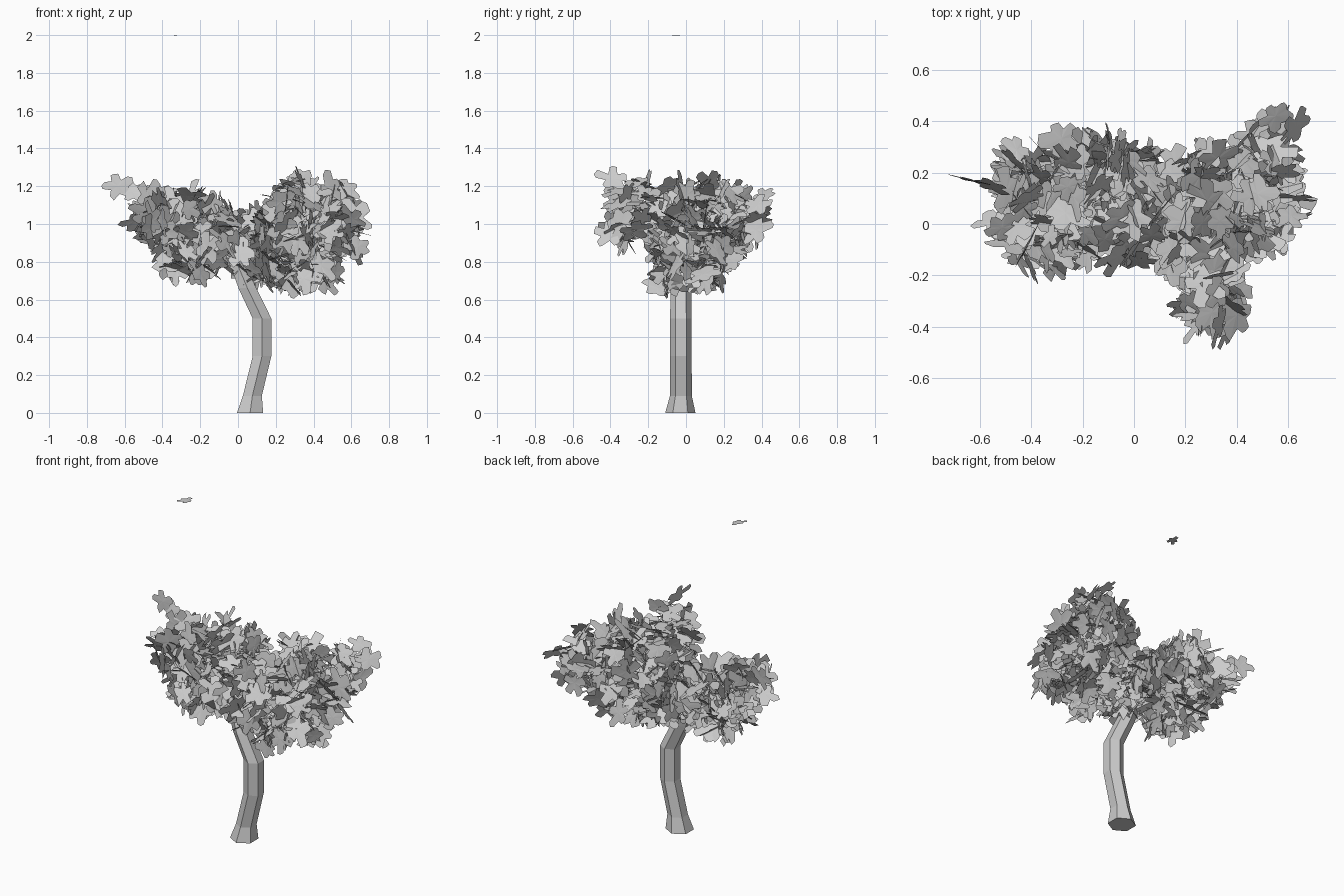
import bpy, bmesh, math, random
from mathutils import Vector, Euler, Matrix

if "Cube" in bpy.data.objects:
    bpy.data.objects.remove(bpy.data.objects["Cube"])

random.seed(5)


def finish(bm, name):
    me = bpy.data.meshes.new(name)
    bm.to_mesh(me)
    bm.free()
    ob = bpy.data.objects.new(name, me)
    bpy.context.collection.objects.link(ob)
    return ob


def tube(name, path, level=False, sides=6):
    """Low-poly tube through (x, y, z, radius) points; level keeps rings horizontal."""
    bm = bmesh.new()
    pts = [Vector(p[:3]) for p in path]
    rings = []
    for i, p in enumerate(pts):
        d = pts[min(i + 1, len(pts) - 1)] - pts[max(i - 1, 0)]
        rot = Matrix.Identity(3) if level else Vector((0, 0, 1)).rotation_difference(d).to_matrix()
        ring = []
        for k in range(sides):
            a = math.pi / 2 + math.tau * k / sides
            ring.append(bm.verts.new(p + rot @ Vector((math.cos(a), math.sin(a), 0)) * path[i][3]))
        rings.append(ring)
    for a, b in zip(rings, rings[1:]):
        for k in range(sides):
            n = (k + 1) % sides
            bm.faces.new((a[k], a[n], b[n], b[k]))
    bm.faces.new(rings[0][::-1])
    bm.faces.new(rings[-1])
    return finish(bm, name)


def leaf(bm, pos, rot, size, cup=0.02):
    """One flat leaf spray with five blunt, irregular lobes."""
    m = Matrix.Translation(pos) @ Euler(rot).to_matrix().to_4x4()
    centre = bm.verts.new(m @ Vector((0, 0, cup * size)))
    rim = []
    for lobe in range(5):
        s = random.uniform(0.75, 1.2)
        for da, r in ((0, random.uniform(0.45, 0.65)), (0.25, 0.92 * s), (0.5, 1.0 * s), (0.7, 0.95 * s)):
            a = (lobe + da + random.uniform(-0.07, 0.07)) * math.tau / 5
            r *= size * random.uniform(0.9, 1.08)
            rim.append(bm.verts.new(m @ Vector((r * math.cos(a), 0.82 * r * math.sin(a), 0))))
    for k in range(len(rim)):
        bm.faces.new((centre, rim[k], rim[(k + 1) % len(rim)]))


# Trunk
tube("trunk", [(0.064, -0.03, 0, 0.08), (0.076, -0.027, 0.09, 0.058), (0.127, -0.027, 0.3, 0.057),
               (0.127, -0.027, 0.5, 0.057), (0.05, -0.027, 0.66, 0.055), (0.0, -0.02, 0.78, 0.045)], level=True)

# Limbs hidden in the crown
limbs = {
    "left_limb": [(0.0, -0.02, 0.76, 0.04), (-0.15, 0.05, 0.87, 0.032), (-0.36, 0.1, 1.02, 0.015)],
    "right_limb": [(0.03, -0.02, 0.7, 0.04), (0.2, 0.03, 0.83, 0.032), (0.4, 0.1, 1.02, 0.015)],
    "front_limb": [(0.16, 0.01, 0.8, 0.025), (0.26, -0.15, 0.95, 0.02), (0.32, -0.32, 1.08, 0.01)],
}
for name, path in limbs.items():
    tube(name, path, sides=5)

# Crown: leaf sprays scattered in overlapping clumps (centre, radii, count)
clumps = [
    ((-0.36, 0.07, 1.01), (0.20, 0.25, 0.16), 90),
    ((-0.19, 0.23, 1.01), (0.19, 0.16, 0.15), 60),
    ((-0.26, 0.03, 0.82), (0.21, 0.20, 0.10), 52),
    ((0.01, 0.06, 0.90), (0.18, 0.23, 0.15), 80),
    ((0.08, -0.02, 0.76), (0.10, 0.13, 0.06), 18),
    ((0.22, 0.03, 0.96), (0.16, 0.26, 0.17), 65),
    ((0.44, 0.11, 0.93), (0.22, 0.22, 0.20), 105),
    ((0.32, 0.02, 0.75), (0.22, 0.20, 0.08), 50),
    ((0.36, 0.05, 1.12), (0.19, 0.24, 0.11), 55),
    ((0.31, -0.27, 1.05), (0.12, 0.15, 0.17), 45),
    ((0.53, 0.30, 1.05), (0.12, 0.12, 0.15), 26),
]
bm = bmesh.new()
for c, radii, count in clumps:
    for i in range(count):
        d = Vector([random.gauss(0, 1) for _ in range(3)]).normalized() * random.random() ** 0.4
        pos = Vector([c[k] + d[k] * radii[k] for k in range(3)])
        rot = (random.gauss(0, 0.9), random.gauss(0, 0.8), random.uniform(0, math.tau))
        leaf(bm, pos, rot, random.uniform(0.07, 0.105))

# Outlying sprays that set the silhouette
for pos, rot in [((-0.635, 0.17, 1.2), (1.5, 0, -0.25)), ((-0.56, 0.15, 1.17), (1.2, 0, -0.3)),
                 ((0.635, 0.02, 0.88), (1.4, 0, 0.4)), ((0.33, -0.39, 1.24), (1.2, 0.3, 1.3)),
                 ((0.36, -0.41, 0.95), (1.2, 0.2, 1.2)), ((0.55, 0.42, 1.16), (0.5, 0.3, 0.5)),
                 ((0.63, 0.38, 1.1), (0.9, 0.2, 0.9)), ((0.33, -0.2, 1.24), (1.4, 0, 0.2)),
                 ((0.30, -0.15, 0.66), (0.7, 0.5, 1.2)), ((0.57, 0.2, 1.19), (1.0, 0.2, 0.2)),
                 ((0.46, 0.1, 0.69), (1.2, 0.2, 0.6)), ((-0.42, 0.1, 1.17), (1.1, 0.3, 0.4))]:
    leaf(bm, Vector(pos), rot, 0.085)
finish(bm, "crown_leaves")

# Small loose leaf floating high above
bm = bmesh.new()
leaf(bm, Vector((-0.325, -0.05, 1.996)), (0.04, 0.04, 0.9), 0.044)
finish(bm, "loose_leaf")
